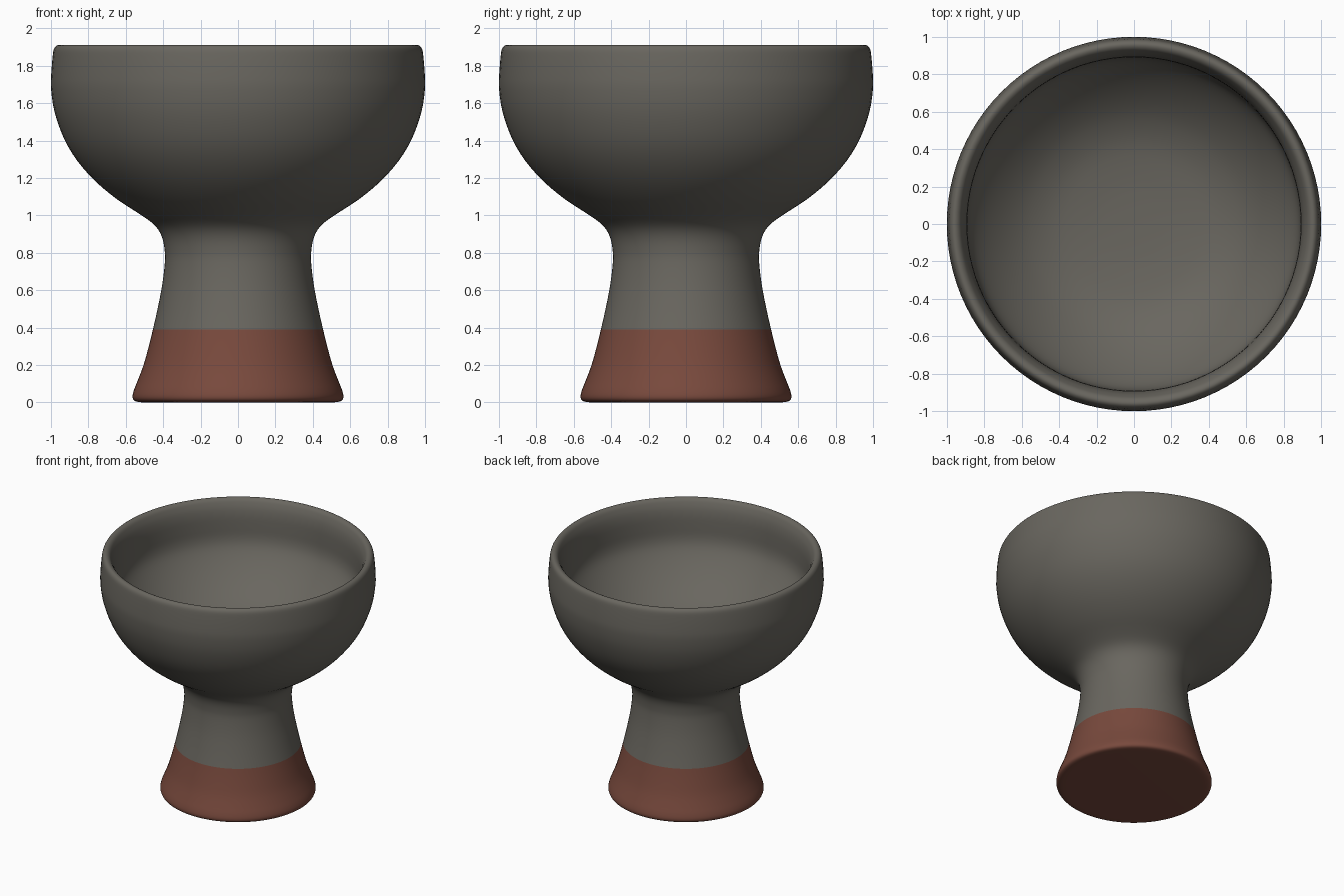
import bpy, bmesh, math
from mathutils import Vector

if "Cube" in bpy.data.objects:
    bpy.data.objects.remove(bpy.data.objects["Cube"])

SEGMENTS = 96
GLAZE_LINE = 0.39


def material(name, rgb):
    m = bpy.data.materials.new(name)
    m.diffuse_color = (*rgb, 1.0)
    m.use_nodes = True
    m.node_tree.nodes["Principled BSDF"].inputs["Base Color"].default_value = m.diffuse_color
    return m


def smooth_curve(points, steps=3):
    """Catmull-Rom curve through (radius, height) points."""
    p = [Vector((r, 0.0, z)) for r, z in points]
    p = [p[0]] + p + [p[-1]]
    out = []
    for a, b, c, d in zip(p, p[1:], p[2:], p[3:]):
        for i in range(steps):
            t = i / steps
            out.append(0.5 * (2 * b + (c - a) * t + (2 * a - 5 * b + 4 * c - d) * t ** 2
                              + (3 * b - a - 3 * c + d) * t ** 3))
    return out + [p[-1]]


def lathe(name, profile, mats, pick):
    """Spin a profile around z and choose each face's material by rule."""
    bm = bmesh.new()
    verts = [bm.verts.new(v) for v in profile]
    edges = [bm.edges.new(pair) for pair in zip(verts, verts[1:])]
    bmesh.ops.spin(bm, geom=verts + edges, cent=(0, 0, 0), axis=(0, 0, 1),
                   angle=math.tau, steps=SEGMENTS, use_duplicate=False)
    bmesh.ops.remove_doubles(bm, verts=bm.verts, dist=0.0001)
    bmesh.ops.recalc_face_normals(bm, faces=bm.faces)
    for f in bm.faces:
        f.smooth = True
        f.material_index = pick(f.calc_center_median())
    mesh = bpy.data.meshes.new(name)
    bm.to_mesh(mesh)
    bm.free()
    for m in mats:
        mesh.materials.append(m)
    obj = bpy.data.objects.new(name, mesh)
    bpy.context.collection.objects.link(obj)
    return obj


grey = material("warm grey glaze", (0.142, 0.134, 0.115))
clay = material("red clay", (0.188, 0.067, 0.046))

# Flared foot, stem, outer bowl
outside = [(0.49, 0.0), (0.53, 0.002), (0.556, 0.011), (0.564, 0.033), (0.555, 0.07),
           (0.535, 0.12), (0.505, 0.2), (0.477, 0.3), (0.455, GLAZE_LINE), (0.43, 0.5),
           (0.405, 0.63), (0.391, 0.75), (0.392, 0.81), (0.402, 0.87), (0.424, 0.92),
           (0.462, 0.962), (0.53, 1.01), (0.645, 1.085), (0.76, 1.18), (0.858, 1.29),
           (0.93, 1.41), (0.98, 1.55), (0.999, 1.67), (0.999, 1.75), (0.991, 1.85)]
# Rounded rim
rim = [(0.984, 1.89), (0.969, 1.908), (0.952, 1.91), (0.935, 1.9), (0.922, 1.88)]
# Upright inner wall, curved shoulder, flat floor
inside = [(0.906, 1.84), (0.895, 1.78), (0.891, 1.7), (0.887, 1.62), (0.867, 1.55),
          (0.815, 1.47), (0.74, 1.385), (0.65, 1.305), (0.55, 1.24), (0.42, 1.19),
          (0.25, 1.165), (0.12, 1.157), (0.0, 1.155)]

profile = [Vector((0, 0, 0))] + smooth_curve(outside + rim + inside)
cup = lathe("footed_bowl", profile, [grey, clay],
            lambda c: 1 if c.z < GLAZE_LINE else 0)

# Keep the underside edge crisp where needed
bpy.context.view_layer.objects.active = cup
cup.select_set(True)
bpy.ops.object.shade_smooth_by_angle(angle=math.radians(40))
